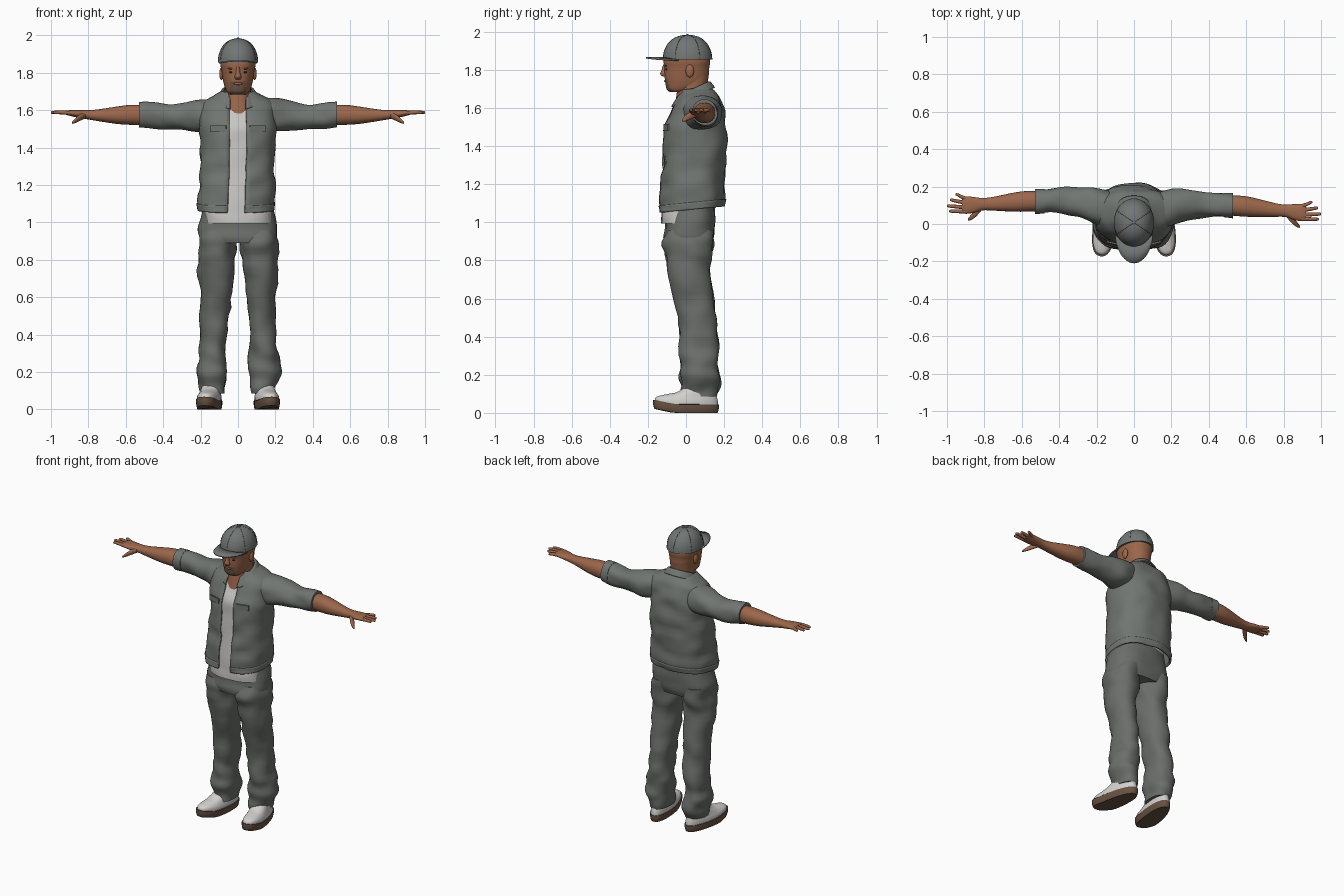
import bpy, bmesh, math
from mathutils import Vector, noise

if "Cube" in bpy.data.objects:
    bpy.data.objects.remove(bpy.data.objects["Cube"])


def material(name, *rgb):
    mat = bpy.data.materials.new(name)
    mat.use_nodes = True
    color = (*rgb, 1)
    mat.diffuse_color = color
    shader = mat.node_tree.nodes["Principled BSDF"]
    shader.inputs["Base Color"].default_value = color
    shader.inputs["Roughness"].default_value = 0.8
    return mat


jacket_grey = material("jacket grey", .165, .18, .165)
trouser_grey = material("trouser grey", .145, .155, .145)
cap_grey = material("cap grey", .165, .18, .175)
seam_grey = material("seam grey", .07, .075, .07)
skin = material("skin", .33, .135, .07)
beard = material("beard stubble", .16, .095, .06)
dark = material("eye dark", .04, .025, .02)
shirt_white = material("shirt white", .58, .57, .55)
shoe_white = material("shoe white", .65, .64, .62)
sole_brown = material("sole brown", .14, .085, .055)
made = []


def finish(name, bm, mat, thickness=0):
    bmesh.ops.recalc_face_normals(bm, faces=bm.faces[:])
    mesh = bpy.data.meshes.new(name)
    bm.to_mesh(mesh)
    bm.free()
    mesh.materials.append(mat)
    obj = bpy.data.objects.new(name, mesh)
    bpy.context.collection.objects.link(obj)
    if thickness:
        solid = obj.modifiers.new("thickness", "SOLIDIFY")
        solid.thickness = thickness
        solid.offset = 0
    made.append(obj)
    return obj


def resample(stations, steps):
    """Smooth the stations with a Catmull-Rom spline."""
    rows = [Vector(s) for s in stations]
    rows = [rows[0] * 2 - rows[1]] + rows + [rows[-1] * 2 - rows[-2]]
    result = []
    for a, b, c, d in zip(rows, rows[1:], rows[2:], rows[3:]):
        for i in range(steps):
            t = i / steps
            result.append(b + (c - a) * t / 2 + (a * 2 - b * 5 + c * 4 - d) * t * t / 2
                          + (b * 3 - a - c * 3 + d) * t ** 3 / 2)
    return result + [rows[-2]]


def loft(name, mat, stations, axis="Z", power=2.2, gap=0, side=1, wrinkle=0,
         tilt=0, sway=0, segs=36, steps=5, thickness=0):
    """Each station: position on axis, centre (two values), radii (two values)."""
    def bend(v):
        return math.copysign(abs(v) ** (2 / power), v)

    bm = bmesh.new()
    rings = []
    for t, ca, cb, ra, rb in resample(stations, steps):
        start = math.asin((gap / ra) ** (power / 2)) if gap else 0
        count = segs + 1 if gap else segs
        ring = []
        for i in range(count):
            ang = start + (math.tau - 2 * start) * i / segs
            a, b = ca + ra * bend(math.sin(ang)), cb - rb * bend(math.cos(ang))
            p = Vector((a, b, t + tilt * (b - cb))) if axis == "Z" else Vector((t, a, b))
            p.x *= side
            p.y -= sway * p.x
            if wrinkle:
                centre = Vector((ca * side, cb, t)) if axis == "Z" else Vector((t * side, ca, cb))
                fold = noise.noise(Vector((p.x * 9, p.y * 9, p.z * 13)))
                p += (p - centre).normalized() * fold * wrinkle
            ring.append(bm.verts.new(p))
        rings.append(ring)
    for low, high in zip(rings, rings[1:]):
        for i in range(segs):
            j = (i + 1) % len(low)
            bm.faces.new((low[i], low[j], high[j], high[i]))
    if not gap:
        bm.faces.new(rings[0])
        bm.faces.new(rings[-1])
    return finish(name, bm, mat, thickness)


def ball(name, mat, place, size):
    bm = bmesh.new()
    bmesh.ops.create_uvsphere(bm, u_segments=20, v_segments=12, radius=1)
    bmesh.ops.scale(bm, vec=size, verts=bm.verts)
    bmesh.ops.translate(bm, vec=place, verts=bm.verts)
    return finish(name, bm, mat)


# Head, with stubble around the mouth and chin
head = loft("head", skin, [
    (1.685, 0, -.035, .045, .052), (1.70, 0, -.02, .06, .082), (1.73, 0, -.002, .073, .106),
    (1.77, 0, .003, .082, .116), (1.81, 0, .004, .088, .118), (1.85, 0, .005, .095, .122),
    (1.9, 0, .005, .09, .11)], segs=48)
head.data.materials.append(beard)
for face in head.data.polygons:
    c = face.center
    if c.z < 1.75 and c.y < -.06 and abs(c.x) < .042:
        face.material_index = 1
loft("neck", skin, [(1.56, 0, .02, .085, .088), (1.63, 0, .02, .075, .076),
                    (1.69, 0, .03, .07, .077), (1.77, 0, .04, .072, .079)])
loft("nose", skin, [(1.765, 0, -.11, .014, .012), (1.78, 0, -.114, .018, .022),
                    (1.8, 0, -.112, .012, .016), (1.83, 0, -.11, .009, .01)], segs=16)
ball("lips", skin, (0, -.106, 1.742), (.024, .009, .007))
for side, label in ((1, "left"), (-1, "right")):
    ball(label + "_ear", skin, (side * .088, .02, 1.795), (.012, .022, .034))
    ball(label + "_eye", dark, (side * .036, -.103, 1.803), (.013, .006, .005))
    ball(label + "_eyebrow", beard, (side * .036, -.105, 1.822), (.02, .006, .004))

# Cap: dome, panel seams, button and brim
DOME_BASE, DOME_HEIGHT = 1.855, .128


def dome(a, grow=0):
    r = math.cos(a) ** .85
    return (DOME_BASE + (DOME_HEIGHT + grow) * math.sin(a), 0, .008,
            .108 * r + grow, .129 * r + grow)


loft("cap_dome", cap_grey, [dome(math.radians(a)) for a in range(0, 90, 8)], power=2, steps=2)
ball("cap_button", cap_grey, (0, .008, DOME_BASE + DOME_HEIGHT), (.009, .009, .005))
for k in range(6):
    ang = math.tau * k / 6
    curve = bpy.data.curves.new("cap_seam", "CURVE")
    curve.dimensions = "3D"
    curve.bevel_depth = .0012
    spline = curve.splines.new("POLY")
    rows = [dome(math.radians(a)) for a in range(0, 90, 8)]
    spline.points.add(len(rows) - 1)
    for point, (z, cx, cy, rx, ry) in zip(spline.points, rows):
        point.co = (rx * math.sin(ang), cy - ry * math.cos(ang), z, 1)
    curve.materials.append(seam_grey)
    bpy.context.collection.objects.link(bpy.data.objects.new("cap_seam", curve))

bm = bmesh.new()
rows = []
for depth in (.06, .12, .17):
    row = []
    for i in range(25):
        ang = math.pi * (i / 24 - .5)
        row.append(bm.verts.new((.101 * math.sin(ang), -.04 - depth * math.cos(ang),
                                 1.864 - .012 * math.sin(ang) ** 2)))
    rows.append(row)
for inner, outer in zip(rows, rows[1:]):
    for i in range(24):
        bm.faces.new((inner[i], inner[i + 1], outer[i + 1], outer[i]))
finish("cap_brim", bm, cap_grey, .008)

# Shirt, open jacket and turned-down collar
loft("shirt", shirt_white, [
    (.995, .005, 0, .185, .132), (1.1, 0, .013, .185, .14), (1.35, 0, .04, .18, .148),
    (1.5, 0, .045, .185, .146), (1.58, 0, .058, .16, .124), (1.63, 0, .05, .1, .09)],
    power=2.4, wrinkle=.008)
loft("jacket_body", jacket_grey, [
    (1.075, -.01, .03, .2, .162), (1.2, -.006, .034, .2, .166), (1.35, 0, .045, .194, .162),
    (1.5, 0, .045, .2, .158), (1.58, 0, .055, .205, .138), (1.64, 0, .057, .185, .113),
    (1.675, 0, .055, .13, .09), (1.7, 0, .05, .086, .072)],
    power=2.4, gap=.045, wrinkle=.016, tilt=.1, segs=48, thickness=.01)
loft("jacket_hem", jacket_grey, [(1.068, -.01, .03, .203, .165), (1.105, -.01, .03, .204, .167)],
     power=2.4, gap=.046, wrinkle=.016, tilt=.1, segs=48, thickness=.012)
loft("collar", jacket_grey, [(1.7, 0, .04, .076, .076), (1.695, 0, .038, .088, .088),
                             (1.655, 0, .034, .11, .115)],
     gap=.042, tilt=.45, thickness=.008)

# Hips
loft("trouser_hips", trouser_grey, [
    (.89, 0, .014, .19, .125), (.93, 0, .015, .21, .134), (1.0, 0, .022, .209, .132),
    (1.12, 0, .025, .18, .128)], power=2.4, wrinkle=.01)

for side, label in ((1, "left"), (-1, "right")):
    # Chest pocket flap
    bm = bmesh.new()
    bmesh.ops.create_cube(bm, size=1)
    bmesh.ops.scale(bm, vec=(.085, .009, .035), verts=bm.verts)
    flap = finish(label + "_pocket_flap", bm, jacket_grey)
    flap.location = (side * .105, -.104, 1.5)
    flap.rotation_euler.z = side * .25

    # Sleeve and rolled cuff
    arm = dict(axis="X", side=side, sway=.022)
    loft(label + "_sleeve", jacket_grey, [
        (.09, .06, 1.58, .1, .085), (.2, .092, 1.573, .1, .089), (.3, .11, 1.567, .079, .074),
        (.4, .115, 1.567, .068, .067), (.52, .112, 1.576, .063, .065)], wrinkle=.014, **arm)
    loft(label + "_cuff", jacket_grey, [(.478, .113, 1.574, .067, .067),
                                        (.53, .111, 1.577, .066, .068)], wrinkle=.01, **arm)

    # Forearm, palm, fingers and thumb
    loft(label + "_forearm", skin, [
        (.5, .111, 1.574, .053, .054), (.58, .108, 1.575, .055, .053), (.65, .102, 1.573, .05, .046),
        (.75, .092, 1.573, .037, .031), (.81, .088, 1.576, .033, .024), (.86, .083, 1.581, .043, .02),
        (.9, .081, 1.585, .046, .015), (.92, .081, 1.586, .04, .011)], **arm)
    fingers = (("little", .034, .056, .955), ("ring", .012, .026, .985),
               ("middle", -.012, -.006, 1.0), ("index", -.034, -.034, .988))
    for finger, root, tip, reach in fingers:
        loft(f"{label}_{finger}_finger", skin, [
            (.895, .081 + root, 1.585, .011, .011),
            (.5 * (.895 + reach), .081 + (root + tip) / 2, 1.588, .01, .01),
            (reach - .008, .081 + tip, 1.588, .008, .008),
            (reach, .081 + tip, 1.587, .003, .003)], segs=12, steps=3, **arm)
    loft(label + "_thumb", skin, [
        (.815, .075, 1.573, .02, .017), (.845, .042, 1.56, .021, .017),
        (.872, .016, 1.543, .014, .012), (.888, .004, 1.532, .005, .005)], segs=16, **arm)

    # Trouser leg, bunched at the ankle
    loft(label + "_trouser_leg", trouser_grey, [
        (.085, .13, .065, .064, .085), (.17, .137, .076, .075, .106), (.25, .14, .07, .083, .1),
        (.35, .136, .07, .07, .1), (.545, .121, .05, .078, .1), (.75, .119, .014, .093, .11),
        (.88, .111, .014, .102, .13), (.96, .1, .016, .1, .125)], side=side, wrinkle=.02)

    # Shoe upper and sole, toes turned out and slightly raised
    sole = loft(label + "_sole", sole_brown, [
        (0, 0, 0, .058, .168), (.02, 0, 0, .063, .174), (.045, 0, 0, .064, .175)], power=2.5)
    upper = loft(label + "_shoe", shoe_white, [
        (.04, 0, .002, .061, .17), (.065, 0, .006, .06, .163), (.09, 0, .03, .054, .132),
        (.115, 0, .062, .05, .098), (.15, 0, .08, .046, .072), (.18, 0, .08, .044, .07)], power=2.4)
    for shoe in (sole, upper):
        for v in shoe.data.vertices:
            v.co.z += .2 * max(0, -v.co.y - .06)
            v.co.x *= 1 - .8 * max(0, v.co.y)
        shoe.location = (side * .152, 0, 0)
        shoe.rotation_euler.z = side * .16

# Smooth shading that keeps the sharp edges
bpy.ops.object.select_all(action="DESELECT")
for obj in made:
    obj.select_set(True)
bpy.context.view_layer.objects.active = made[0]
bpy.ops.object.shade_smooth_by_angle(angle=math.radians(45))
